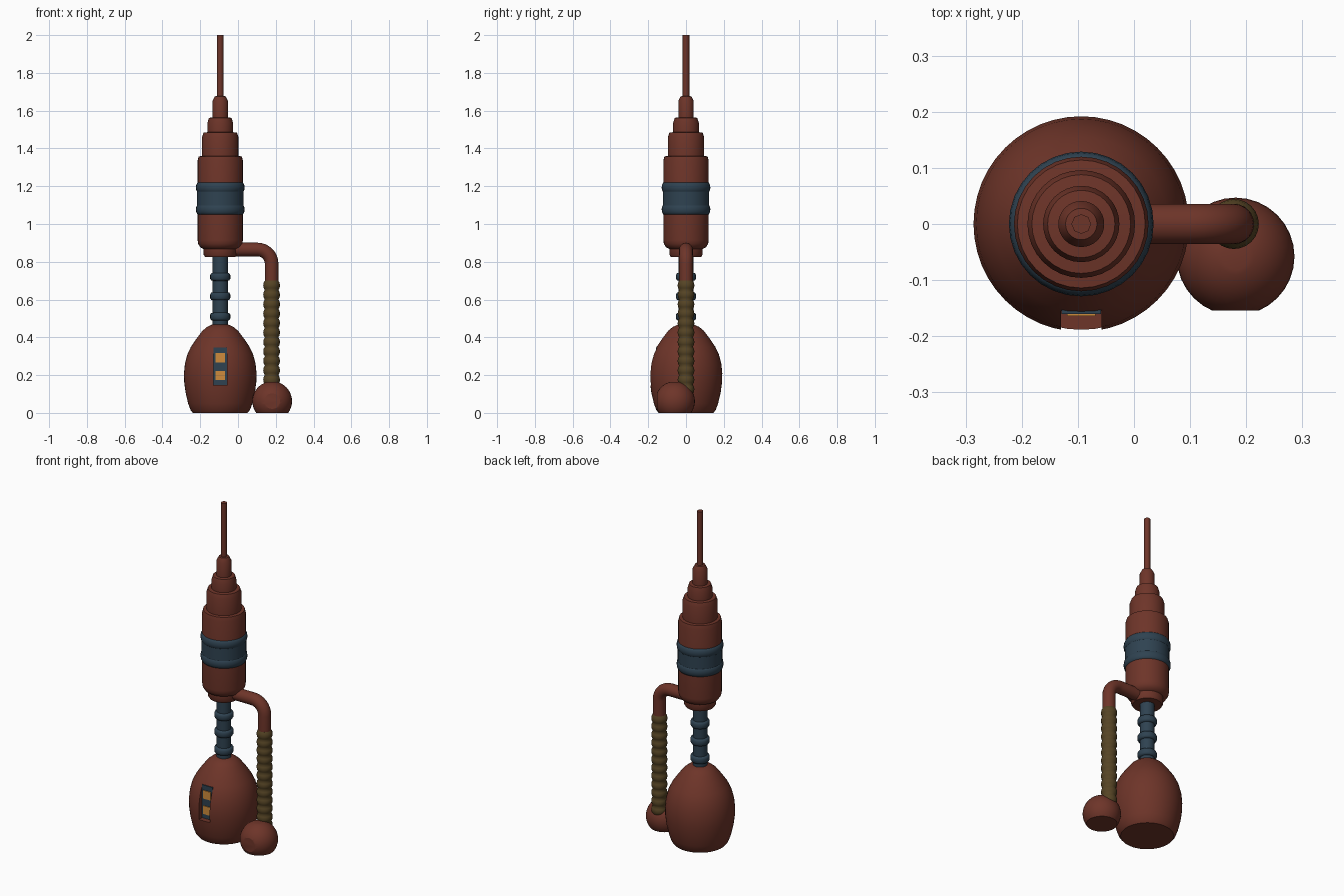
import bpy, bmesh, math
from mathutils import Vector

if "Cube" in bpy.data.objects:
    bpy.data.objects.remove(bpy.data.objects["Cube"])


def material(name, rgb):
    m = bpy.data.materials.new(name)
    m.diffuse_color = (*rgb, 1)
    m.use_nodes = True
    m.node_tree.nodes["Principled BSDF"].inputs["Base Color"].default_value = m.diffuse_color
    return m


RED = material("rust red", (0.155, 0.035, 0.022))
BLUE = material("slate blue", (0.028, 0.055, 0.082))
OLIVE = material("olive brown", (0.092, 0.058, 0.018))
ORANGE = material("lamp orange", (0.62, 0.26, 0.045))

AXIS = -0.094    # x of the tower
HOSE = 0.178     # x of the side hose


def finish(name, bm, mat, smooth=True, angle=35):
    bmesh.ops.recalc_face_normals(bm, faces=bm.faces)
    me = bpy.data.meshes.new(name)
    bm.to_mesh(me)
    bm.free()
    ob = bpy.data.objects.new(name, me)
    bpy.context.collection.objects.link(ob)
    me.materials.append(mat)
    bpy.ops.object.select_all(action='DESELECT')
    ob.select_set(True)
    bpy.context.view_layer.objects.active = ob
    if smooth:
        bpy.ops.object.shade_smooth_by_angle(angle=math.radians(angle))
    return ob


def lathe(name, profile, mat, x=AXIS, y=0, seg=32, angle=35):
    """Closed turned solid from (radius, z) points."""
    bm = bmesh.new()
    rings = []
    for r, z in profile:
        rings.append([bm.verts.new((x + r * math.cos(2 * math.pi * i / seg),
                                    y + r * math.sin(2 * math.pi * i / seg), z))
                      for i in range(seg)])
    for a, b in zip(rings, rings[1:]):
        for i in range(seg):
            j = (i + 1) % seg
            bm.faces.new((a[i], a[j], b[j], b[i]))
    bm.faces.new(rings[0])
    bm.faces.new(rings[-1])
    return finish(name, bm, mat, angle=angle)


def box(name, lo, hi, mat):
    bm = bmesh.new()
    bmesh.ops.create_cube(bm, size=1)
    for v in bm.verts:
        v.co = [(a + b) / 2 + c * (b - a) for a, b, c in zip(lo, hi, v.co)]
    return finish(name, bm, mat, smooth=False)


# Egg-shaped base with a recessed panel slot
base = lathe("base", [(0.145, 0), (0.157, 0.015), (0.170, 0.05), (0.184, 0.11),
                      (0.191, 0.165), (0.192, 0.21), (0.187, 0.26), (0.174, 0.31),
                      (0.155, 0.35), (0.128, 0.39), (0.094, 0.435), (0.07, 0.455),
                      (0.042, 0.468)], RED, seg=48)
cutter = box("slot_cutter", (AXIS - 0.036, -0.3, 0.145), (AXIS + 0.036, -0.155, 0.348), RED)
cutter.hide_render = True
cut = base.modifiers.new("slot", 'BOOLEAN')
cut.operation = 'DIFFERENCE'
cut.solver = 'EXACT'
cut.object = cutter
bpy.context.view_layer.objects.active = base
bpy.ops.object.modifier_apply(modifier=cut.name)
bpy.data.objects.remove(cutter)
bpy.ops.object.select_all(action='DESELECT')
base.select_set(True)
bpy.ops.object.shade_smooth_by_angle(angle=math.radians(35))

# Panel plate and its two lamps
box("panel", (AXIS - 0.035, -0.160, 0.147), (AXIS + 0.035, -0.152, 0.346), BLUE)
for i, z in enumerate((0.198, 0.291)):
    box(f"lamp_{i + 1}", (AXIS - 0.025, -0.164, z - 0.025),
        (AXIS + 0.025, -0.158, z + 0.025), ORANGE)

# Stem with three collars
lathe("stem", [(0.040, 0.45), (0.040, 0.84)], BLUE, seg=24)
for i, z in enumerate((0.51, 0.617, 0.72)):
    lathe(f"stem_collar_{i + 1}",
          [(0.038, z - 0.021), (0.048, z - 0.019), (0.053, z - 0.010),
           (0.053, z + 0.010), (0.048, z + 0.019), (0.038, z + 0.021)],
          BLUE, seg=24, angle=50)

# Stepped upper body
lathe("upper_body", [(0.080, 0.825), (0.088, 0.838), (0.088, 0.868), (0.105, 0.876),
                     (0.117, 0.895), (0.120, 0.915), (0.120, 1.335), (0.114, 1.358),
                     (0.096, 1.360), (0.096, 1.460), (0.088, 1.484), (0.068, 1.486),
                     (0.068, 1.535), (0.060, 1.562), (0.041, 1.564), (0.041, 1.650),
                     (0.028, 1.676), (0.010, 1.678)], RED)
lathe("antenna", [(0.0175, 1.66), (0.0175, 2.0)], RED, seg=8, angle=50)

# Band around the body with two rounded rims
lathe("body_band", [(0.118, 1.06), (0.123, 1.062), (0.123, 1.205), (0.118, 1.207)], BLUE)
for i, z in enumerate((1.077, 1.193)):
    prof = [(0.113 + 0.016 * math.cos(t), z + 0.029 * math.sin(t))
            for t in (math.radians(a) for a in range(-90, 91, 30))]
    lathe(f"band_rim_{i + 1}", prof, BLUE, angle=60)

# Side pipe, bent from the body down to the hose
path = [Vector((AXIS + 0.03, 0, 0.865))]
R = 0.075
for k in range(9):
    t = math.pi / 2 * k / 8
    path.append(Vector((HOSE - R + R * math.sin(t), 0, 0.865 - R + R * math.cos(t))))
path.append(Vector((HOSE, 0, 0.68)))
bm = bmesh.new()
rings = []
for i, p in enumerate(path):
    d = (path[min(i + 1, len(path) - 1)] - path[max(i - 1, 0)]).normalized()
    n = Vector((-d.z, 0, d.x))
    rings.append([bm.verts.new(p + 0.036 * (n * math.cos(a) + Vector((0, 1, 0)) * math.sin(a)))
                  for a in (2 * math.pi * s / 20 for s in range(20))])
for a, b in zip(rings, rings[1:]):
    for s in range(20):
        bm.faces.new((a[s], a[(s + 1) % 20], b[(s + 1) % 20], b[s]))
bm.faces.new(rings[0])
bm.faces.new(rings[-1])
finish("side_pipe", bm, RED, angle=50)

# Ribbed hose
prof = []
for k in range(12):
    z = 0.10 + k * 0.05
    prof += [(0.036, z), (0.042, z + 0.011), (0.0445, z + 0.025), (0.042, z + 0.039)]
prof.append((0.036, 0.70))
lathe("hose", prof, OLIVE, x=HOSE, seg=24, angle=60)

# Foot bulb, flattened underneath, on top and at the front
bm = bmesh.new()
bmesh.ops.create_uvsphere(bm, u_segments=32, v_segments=20, radius=0.105)
bmesh.ops.translate(bm, verts=bm.verts, vec=(0.181, -0.058, 0.062))
for co, no in (((0, 0, 0), (0, 0, -1)), ((0, 0, 0.164), (0, 0, 1)),
               ((0, -0.154, 0), (0, -1, 0))):
    res = bmesh.ops.bisect_plane(bm, geom=bm.verts[:] + bm.edges[:] + bm.faces[:],
                                 plane_co=co, plane_no=no, clear_outer=True)
    edges = [e for e in res["geom_cut"] if isinstance(e, bmesh.types.BMEdge)]
    bmesh.ops.holes_fill(bm, edges=edges, sides=0)
finish("foot_bulb", bm, RED, angle=22)
